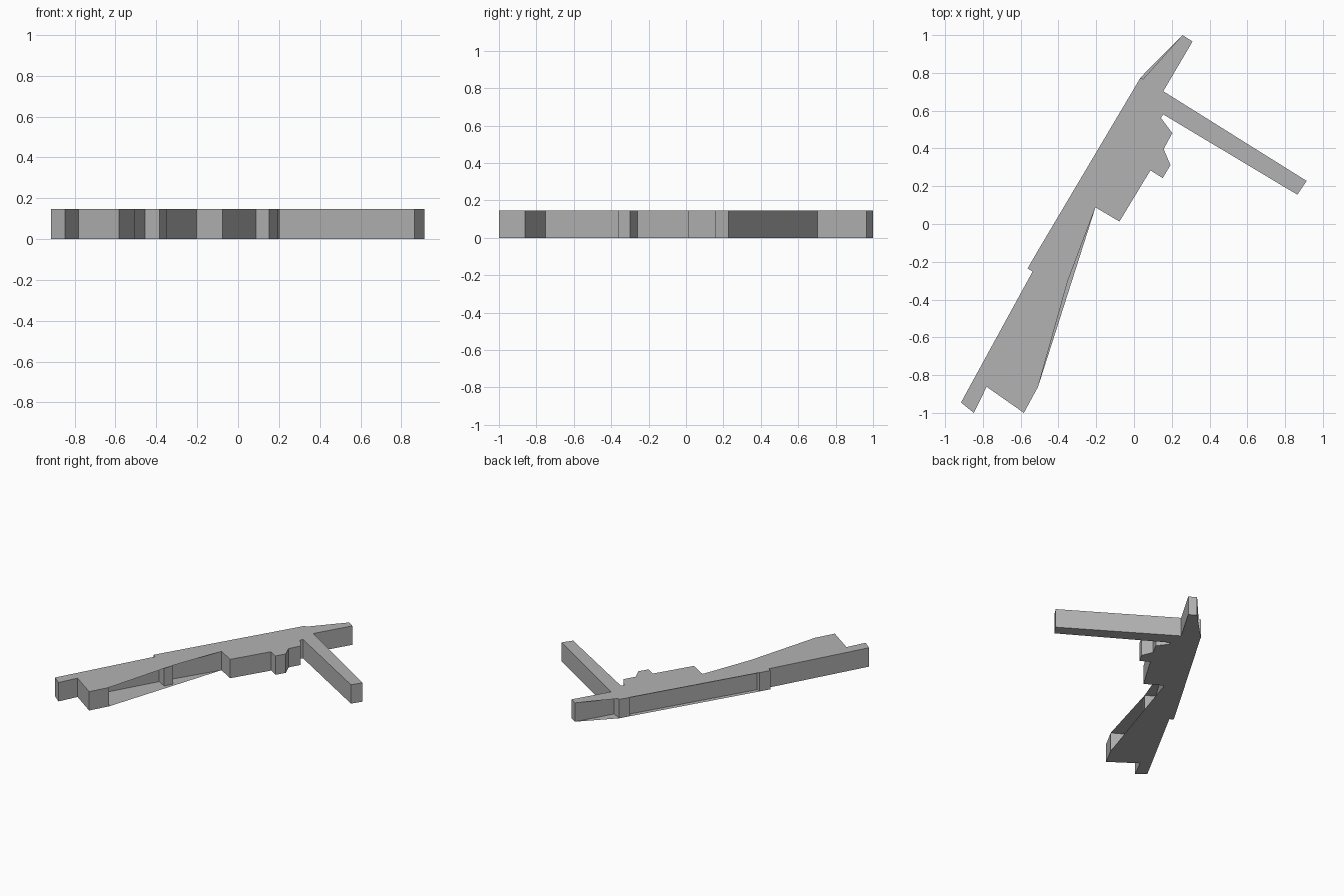
import bpy
import bmesh

cube = bpy.data.objects.get("Cube")
if cube:
    bpy.data.objects.remove(cube, do_unlink=True)

HEIGHT = 0.147

grey = bpy.data.materials.new("plain grey")
grey.use_nodes = True
COLOUR = (0.45, 0.45, 0.45, 1.0)
grey.diffuse_color = COLOUR
grey.node_tree.nodes["Principled BSDF"].inputs["Base Color"].default_value = COLOUR

# Outline sections, running clockwise seen from above
barrel_tip = [(0.257, 1.0), (0.31, 0.966), (0.155, 0.703)]
side_bar = [(0.914, 0.228), (0.865, 0.155), (0.155, 0.58)]
grip = [(0.142, 0.562), (0.203, 0.481), (0.157, 0.397), (0.193, 0.312),
        (0.152, 0.243), (0.087, 0.284), (-0.077, 0.013), (-0.204, 0.088)]
stock_recess = [(-0.42, -0.26), (-0.35, -0.30), (-0.385, -0.36),
                (-0.455, -0.32), (-0.70, -0.75)]
stock_end = [(-0.508, -0.862), (-0.583, -1.0), (-0.78, -0.862),
             (-0.848, -1.0), (-0.916, -0.945), (-0.537, -0.252)]
rear_bump = [(-0.563, -0.235), (-0.52, -0.16), (-0.49, -0.177)]
front_bump = [(0.022, 0.687), (-0.008, 0.703), (0.034, 0.775), (0.104, 0.735)]


def finish(name, bm):
    mesh = bpy.data.meshes.new(name)
    bm.to_mesh(mesh)
    bm.free()
    mesh.materials.append(grey)
    obj = bpy.data.objects.new(name, mesh)
    bpy.context.collection.objects.link(obj)
    return obj


def plate(name, points, z, up):
    """Flat sheet with its normal pointing up or down."""
    bm = bmesh.new()
    face = bm.faces.new([bm.verts.new((x, y, z)) for x, y in points])
    face.normal_update()
    if (face.normal.z > 0) != up:
        face.normal_flip()
    bmesh.ops.triangulate(bm, faces=bm.faces[:])
    return finish(name, bm)


def wall(name, points, height):
    """Upright band following a closed clockwise outline."""
    bm = bmesh.new()
    low = [bm.verts.new((x, y, 0)) for x, y in points]
    high = [bm.verts.new((x, y, height)) for x, y in points]
    for i in range(len(points)):
        j = (i + 1) % len(points)
        bm.faces.new((low[i], high[i], high[j], low[j]))
    return finish(name, bm)


# Side wall steps in at the recess and around both bumps
wall("side_wall", barrel_tip + side_bar + grip + stock_recess + stock_end
     + rear_bump + front_bump, HEIGHT)

# Plates span the recess and the gaps beside the bumps
bumps = rear_bump[:2] + front_bump[1:3]
plate("top_plate", barrel_tip + side_bar + grip + [stock_recess[1]]
      + stock_end + bumps + [(0.048, 0.767)], HEIGHT, True)
plate("bottom_plate", barrel_tip + side_bar + grip + stock_end + bumps,
      0.0, False)
